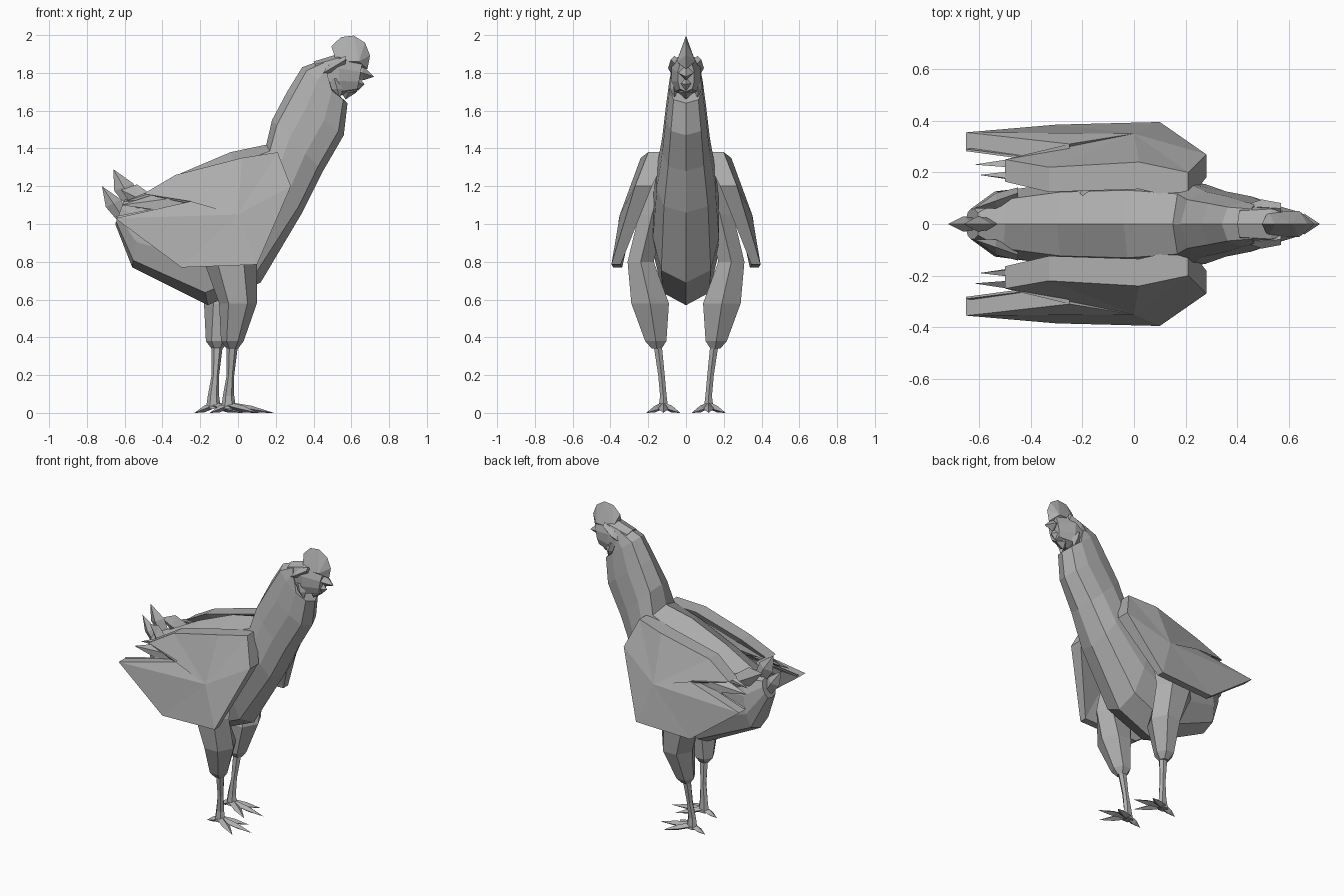
import bpy, bmesh
from math import cos, sin, pi, radians
from mathutils import Vector

cube = bpy.data.objects.get("Cube")
if cube:
    bpy.data.objects.remove(cube, do_unlink=True)

grey = (.42, .42, .42, 1)
material = bpy.data.materials.new("plain grey")
material.use_nodes = True
material.diffuse_color = grey
material.node_tree.nodes["Principled BSDF"].inputs["Base Color"].default_value = grey


def finish(name, bm):
    """Turn the working mesh into a flat shaded object."""
    bmesh.ops.recalc_face_normals(bm, faces=bm.faces)
    mesh = bpy.data.meshes.new(name)
    bm.to_mesh(mesh)
    bm.free()
    mesh.materials.append(material)
    obj = bpy.data.objects.new(name, mesh)
    bpy.context.collection.objects.link(obj)
    return obj


def loft(name, rings):
    """Skin equal-length rings of points and cap both ends."""
    bm = bmesh.new()
    rows = [[bm.verts.new(point) for point in ring] for ring in rings]
    for row, following in zip(rows, rows[1:]):
        for i in range(len(row)):
            bm.faces.new((row[i - 1], row[i], following[i], following[i - 1]))
    bm.faces.new(rows[0])
    bm.faces.new(rows[-1])
    return finish(name, bm)


def hull(name, points):
    """Wrap points in a facetted convex solid."""
    bm = bmesh.new()
    for point in points:
        bm.verts.new(point)
    wrapped = bmesh.ops.convex_hull(bm, input=bm.verts)
    bmesh.ops.delete(bm, geom=wrapped["geom_interior"], context="VERTS")
    return finish(name, bm)


def blade(name, root, tip, breadth, depth, root_size=.7):
    """Pointed feather, toe or beak with a diamond cross-section."""
    points = [Vector(tip)]
    for along, size in ((0, root_size), (.5, 1)):
        centre = Vector(root).lerp(Vector(tip), along)
        for axis in (Vector(breadth), Vector(depth)):
            points += [centre + axis * size, centre - axis * size]
    return hull(name, points)


def section(top, bottom, half_width):
    """Symmetric, full-sided body section between its back and belly points."""
    back, belly = Vector((top[0], 0, top[1])), Vector((bottom[0], 0, bottom[1]))
    points = []
    for i in range(10):
        angle = 2 * pi * i / 10
        point = back.lerp(belly, (1 - cos(angle)) / 2)
        fullness = abs(sin(angle)) ** .6
        point.y = half_width * (fullness if i < 5 else -fullness)
        points.append(point)
    return points


def ring(at, length, width, sides=6):
    """Level oval ring for the legs."""
    turns = [2 * pi * i / sides for i in range(sides)]
    return [Vector(at) + Vector((length * cos(t), width * sin(t), 0)) for t in turns]


def mirrored(obj, shift=0):
    """Copy a far part to the near side, moved along the stride."""
    twin = obj.copy()
    twin.data = obj.data.copy()
    twin.name = obj.name.replace("far", "near")
    for vert in twin.data.vertices:
        vert.co.y = -vert.co.y
        vert.co.x += shift
    twin.data.flip_normals()
    bpy.context.collection.objects.link(twin)


# Body and neck, from the tail to the throat
loft("body_and_neck", [
    section(top=(-.6, 1.13), bottom=(-.65, 1), half_width=.06),
    section(top=(-.5, 1.16), bottom=(-.56, .77), half_width=.13),
    section(top=(-.3, 1.27), bottom=(-.16, .57), half_width=.17),
    section(top=(-.04, 1.38), bottom=(.12, .69), half_width=.18),
    section(top=(.15, 1.42), bottom=(.34, 1.06), half_width=.16),
    section(top=(.18, 1.55), bottom=(.45, 1.28), half_width=.13),
    section(top=(.26, 1.7), bottom=(.56, 1.47), half_width=.11),
    section(top=(.34, 1.83), bottom=(.58, 1.64), half_width=.09),
    section(top=(.45, 1.87), bottom=(.5, 1.7), half_width=.08),
])

# Head, narrowing to the face
loft("head", [
    section(top=(.4, 1.86), bottom=(.48, 1.7), half_width=.07),
    section(top=(.53, 1.9), bottom=(.54, 1.68), half_width=.08),
    section(top=(.66, 1.86), bottom=(.63, 1.7), half_width=.045),
])

# Comb: thin arc above a wider base, tipped toward the beak
arc = [radians(turn) for turn in range(-30, 151, 36)]
base = [(x, y, 1.86) for x in (.52, .64) for y in (-.05, .05)]
hull("comb", base + [(.59 + .11 * cos(t), 0, 1.88 + .12 * sin(t)) for t in arc])

# Beak and wattle
blade("upper_beak", root=(.6, 0, 1.82), tip=(.72, 0, 1.78), breadth=(0, .04, 0), depth=(0, 0, .04))
blade("lower_beak", root=(.6, 0, 1.75), tip=(.67, 0, 1.74), breadth=(0, .03, 0), depth=(0, 0, .04))
blade("wattle", root=(.6, 0, 1.73), tip=(.57, 0, 1.66), breadth=(0, .04, 0), depth=(.04, 0, 0))

# Upright tail feathers
blade("tail_spike", root=(-.6, 0, 1.02), tip=(-.72, 0, 1.2), breadth=(.04, 0, .02), depth=(0, .03, 0))
blade("tail_fin", root=(-.55, 0, 1.1), tip=(-.66, 0, 1.29), breadth=(.05, 0, .02), depth=(0, .03, 0))

# Wing plate, thick along the shoulder and thin below
outline = [Vector(point) for point in (
    (.28, .27, 1.2), (.21, .2, 1.38), (.02, .24, 1.35), (-.33, .22, 1.26), (-.5, .25, 1.16),
    (-.25, .31, 1.12), (-.65, .355, 1.03), (-.3, .385, .77), (.1, .395, .785))]


def wing_layer(bm, inward):
    """Fan the outline round a raised middle."""
    def vert(point):
        inset = inward * (.05 + .1 * (point.z - .8))
        return bm.verts.new((point.x, point.y - inset, point.z))
    rim = [vert(point) for point in outline]
    middle = vert(Vector((0, .35, 1.05)))
    for i in range(len(rim)):
        bm.faces.new((rim[i - 1], rim[i], middle))
    return rim


wing = bmesh.new()
outer, inner = wing_layer(wing, inward=0), wing_layer(wing, inward=1)
for i in range(len(outer)):
    wing.faces.new((outer[i - 1], outer[i], inner[i], inner[i - 1]))

far_parts = [
    finish("far_wing", wing),
    # Layered feathers under the wing and beside the tail
    blade("far_inner_feather", root=(0, .18, 1.27), tip=(-.6, .19, 1.12), breadth=(0, -.03, .05), depth=(0, .04, .02)),
    blade("far_middle_feather", root=(-.1, .25, 1.15), tip=(-.62, .23, 1.1), breadth=(0, -.03, .06), depth=(0, .03, .01)),
    blade("far_lower_feather", root=(-.1, .3, .95), tip=(-.65, .29, 1.04), breadth=(0, -.04, .1), depth=(0, .02, 0)),
    blade("far_tail_cover", root=(-.45, .12, 1.1), tip=(-.62, .06, 1.18), breadth=(0, 0, .07), depth=(0, .03, 0)),
    # Brow and cheek lobe
    blade("far_brow", root=(.57, .06, 1.87), tip=(.42, .07, 1.78), breadth=(0, 0, .03), depth=(0, .03, 0)),
    blade("far_cheek", root=(.51, .07, 1.77), tip=(.54, .06, 1.66), breadth=(.03, 0, 0), depth=(0, .02, 0)),
]
for part in far_parts:
    mirrored(part)

# Legs: the near one steps ahead of the far one
ankle = Vector((-.13, .12, .04))
far_leg = [
    loft("far_thigh", [
        ring(at=(-.11, .12, 1.25), length=.1, width=.06),
        ring(at=(-.13, .18, 1.05), length=.14, width=.08),
        ring(at=(-.12, .24, .8), length=.14, width=.08),
        ring(at=(-.08, .19, .58), length=.1, width=.115),
        ring(at=(-.11, .16, .38), length=.06, width=.065),
        ring(at=(-.11, .155, .34), length=.03, width=.03),
    ]),
    loft("far_shank", [
        ring(at=(-.11, .15, .36), length=.03, width=.025),
        ring(at=(-.12, .13, .2), length=.02, width=.02),
        ring(at=ankle + Vector((0, 0, .05)), length=.03, width=.02),
        ring(at=ankle - Vector((0, 0, .02)), length=.04, width=.03),
    ]),
]
toes = {"inner": (-30, .18), "middle": (0, .24), "outer": (30, .18), "back": (180, .1)}
for toe, (turn, reach) in toes.items():
    aim = Vector((cos(radians(turn)), sin(radians(turn)), 0))
    across = Vector((-aim.y, aim.x, 0))
    tip = ankle + aim * reach
    tip.z = 0
    far_leg.append(blade(f"far_{toe}_toe", ankle, tip, across * .025, (0, 0, .018), root_size=1))
for part in far_leg:
    mirrored(part, shift=.08)
